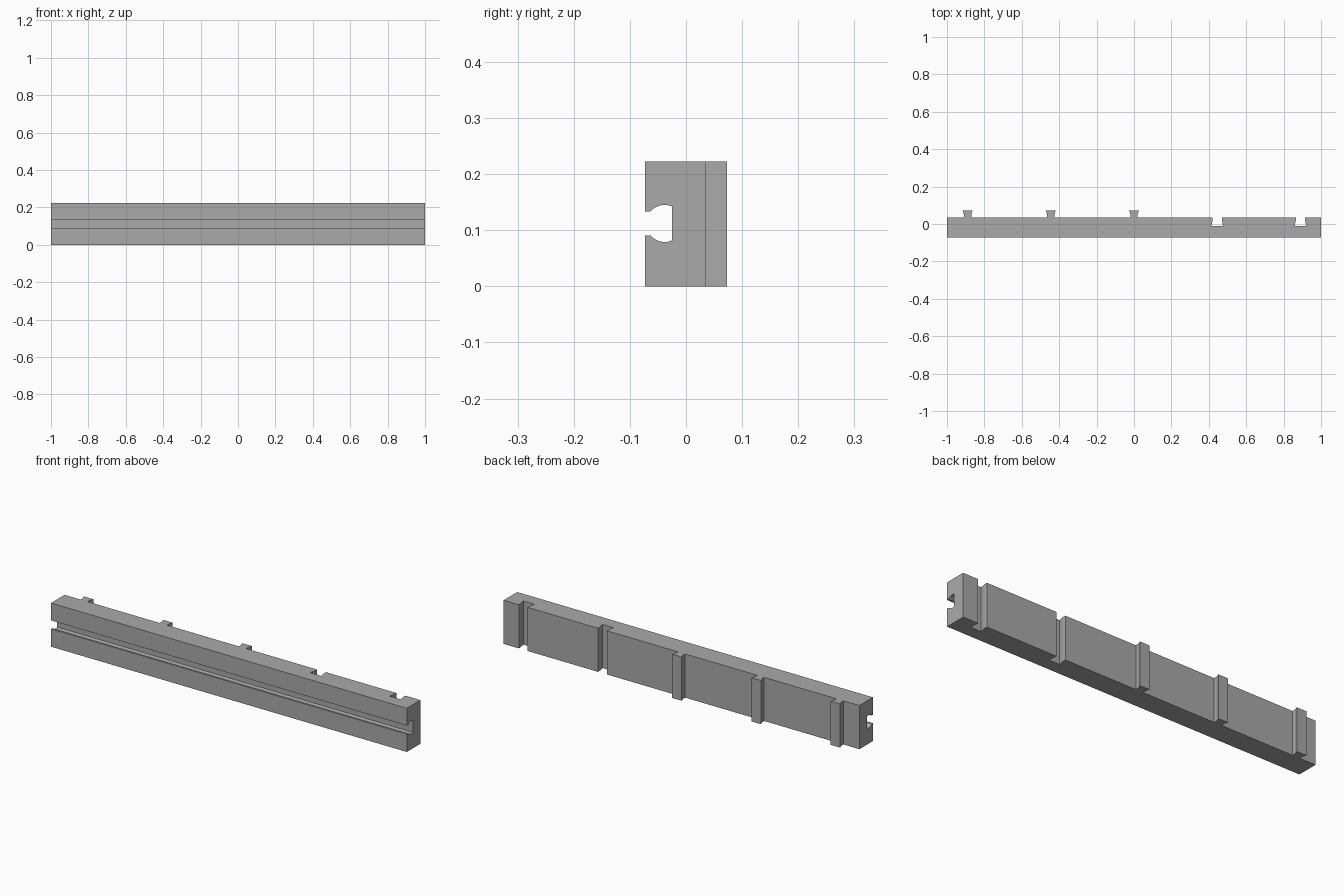
import bpy, bmesh, math

cube = bpy.data.objects.get("Cube")
if cube:
    bpy.data.objects.remove(cube, do_unlink=True)

LENGTH, HEIGHT = 2.0, 0.222
FRONT, BACK = -0.073, 0.036
SPACING = 0.445

grey = bpy.data.materials.new("plain grey")
grey.use_nodes = True
colour = (0.40, 0.40, 0.40, 1)
grey.diffuse_color = colour
grey.node_tree.nodes["Principled BSDF"].inputs["Base Color"].default_value = colour


def prism(name, start, offset):
    """Extrude a closed loop of points along an offset."""
    mesh = bpy.data.meshes.new(name)
    bm = bmesh.new()
    face = bm.faces.new([bm.verts.new(p) for p in start])
    out = bmesh.ops.extrude_face_region(bm, geom=[face])
    moved = [v for v in out["geom"] if isinstance(v, bmesh.types.BMVert)]
    bmesh.ops.translate(bm, verts=moved, vec=offset)
    bmesh.ops.recalc_face_normals(bm, faces=bm.faces)
    bm.to_mesh(mesh)
    bm.free()
    mesh.materials.append(grey)
    obj = bpy.data.objects.new(name, mesh)
    bpy.context.collection.objects.link(obj)
    return obj


def dovetail(name, x, half, z0, z1):
    """Upright prism mirrored about x, from (half width, y) pairs."""
    loop = [(x + w, y, z0) for w, y in half]
    loop += [(x - w, y, z0) for w, y in reversed(half)]
    return prism(name, loop, (0, 0, z1 - z0))


# Rail section: a block with a round-sided groove along the front
mid, radius, groove_y = HEIGHT / 2 + 0.001, 0.033, -0.038
first, last, steps = math.acos(-0.025 / radius), math.acos(0.013 / radius), 16
arc = []
for i in range(steps + 1):
    a = first + (last - first) * i / steps
    arc.append((groove_y + radius * math.cos(a), radius * math.sin(a)))
upper = [(FRONT, arc[0][1])] + arc
section = [(FRONT, 0), (BACK, 0), (BACK, HEIGHT), (FRONT, HEIGHT)]
section += [(y, mid + z) for y, z in upper]
section += [(y, mid - z) for y, z in reversed(upper)]
rail = prism("rail", [(-LENGTH / 2, y, z) for y, z in section], (LENGTH, 0, 0))

# Dovetail sockets cut into the back of the left half
socket = [(0.025, BACK + 0.02), (0.025, 0.020), (0.031, -0.010)]
for i in (1, 2):
    cutter = dovetail(f"socket_cutter_{i}", i * SPACING, socket, -0.05, HEIGHT + 0.05)
    cutter.hide_render = True
    cutter.hide_set(True)
    cut = rail.modifiers.new(f"socket_{i}", "BOOLEAN")
    cut.operation = "DIFFERENCE"
    cut.solver = "EXACT"
    cut.object = cutter

# Dovetail tongues standing out from the middle and the right half
tongue = [(0.020, BACK), (0.020, 0.052), (0.027, 0.073)]
for i in range(3):
    dovetail(f"dovetail_tongue_{i + 1}", -i * SPACING, tongue, 0, HEIGHT)
